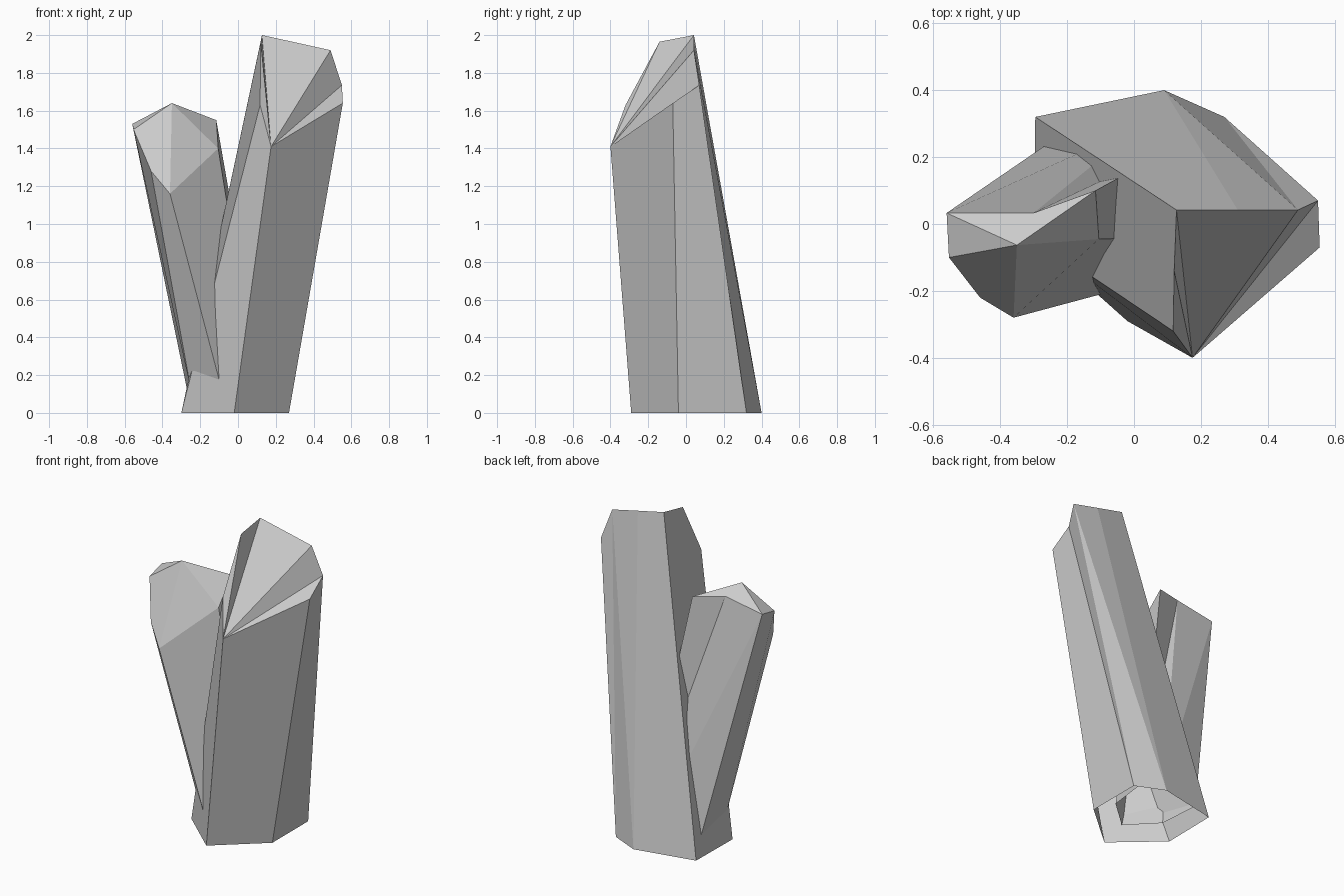
import bpy

if "Cube" in bpy.data.objects:
    bpy.data.objects.remove(bpy.data.objects["Cube"])


def crystal(name, base, tip, faces):
    """Faceted shaft, open at the foot: lower-case letters are foot corners, upper-case are tip corners."""
    points = {**base, **tip}
    keys = list(points)
    mesh = bpy.data.meshes.new(name)
    mesh.from_pydata([points[k] for k in keys], [],
                     [[keys.index(c) for c in f] for f in faces.split()])
    mesh.validate()
    mesh.update()
    obj = bpy.data.objects.new(name, mesh)
    bpy.context.collection.objects.link(obj)
    return obj


def foot(z, corners):
    return {k: (x, y, z) for k, (x, y) in zip("abcdef", corners)}


# sides shared by both crystals (counter-clockwise seen from outside)
SIDES = "abBA bcCB cdDC dED deE afFGA".replace("afFGA", "faAGF")

# tall crystal with a slanted tip
crystal("large_crystal",
        foot(0, [(-.30, -.04), (-.02, -.29), (.27, -.04), (.27, .32), (.09, .40), (-.295, .32)]),
        {"A": (.117, -.32, 1.63), "B": (.175, -.40, 1.41), "C": (.555, -.07, 1.64),
         "D": (.55, .07, 1.735), "E": (.49, .042, 1.92), "M": (.31, .042, 1.96),
         "F": (.127, .042, 2.0), "G": (.12, -.14, 1.965)},
        SIDES.replace("dED", "dED") + " eME efFM BGA BFG BMF BEM BDE BCD")

# short leaning crystal with a pointed tip
crystal("small_crystal",
        foot(.1, [(-.245, -.035), (-.08, -.205), (.105, -.04), (.14, .24), (.03, .30), (-.265, .235)]),
        {"A": (-.46, -.22, 1.28), "B": (-.36, -.28, 1.16), "C": (-.105, -.045, 1.40),
         "D": (-.115, .10, 1.55), "E": (-.30, .033, 1.575), "F": (-.56, .033, 1.53),
         "G": (-.553, -.10, 1.50), "P": (-.35, -.063, 1.64)},
        SIDES + " eFE efF PGAB PBC PCD PDE PEF PFG")
